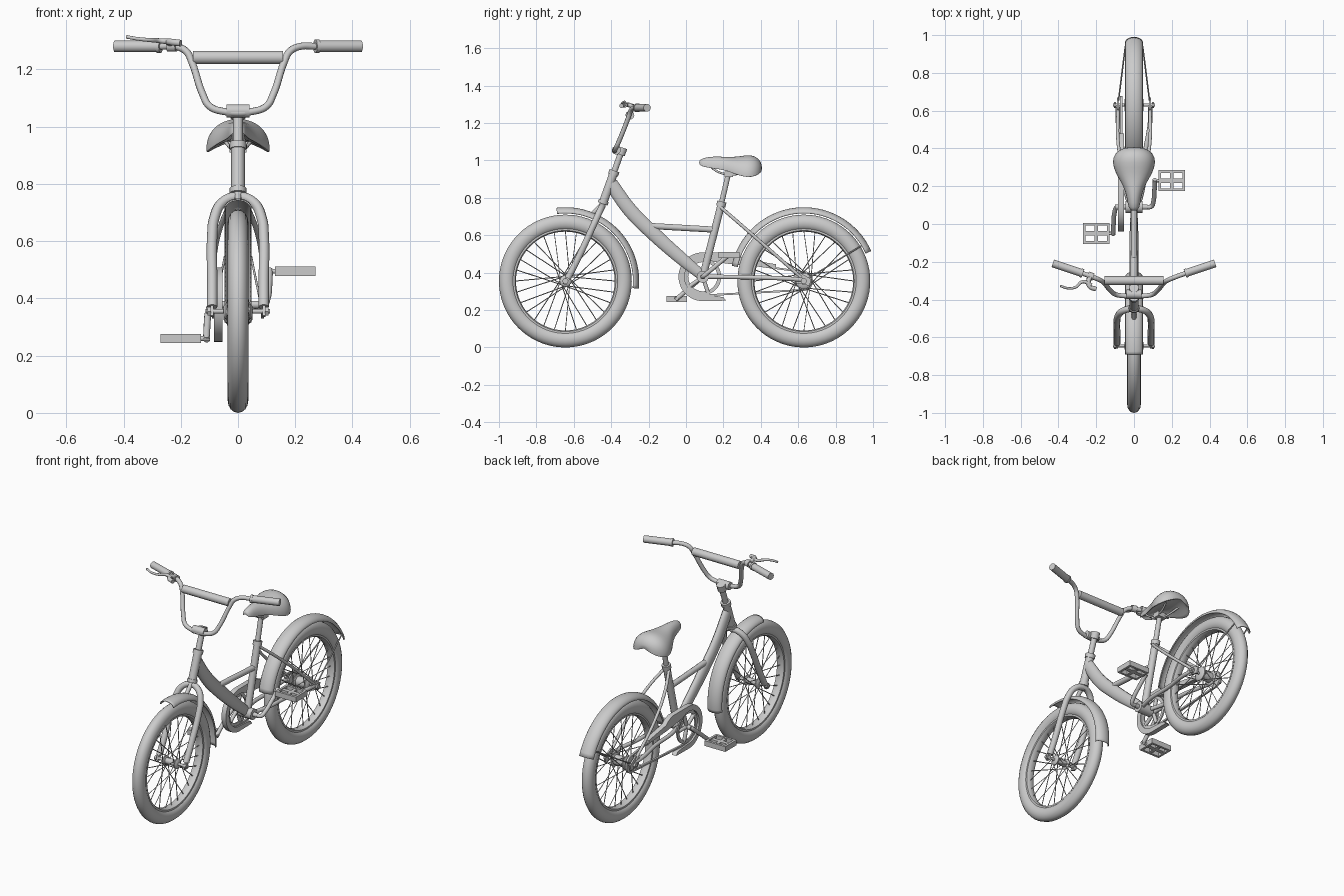
import bpy, bmesh
from math import sin, cos, pi, radians, tau
from mathutils import Vector

if "Cube" in bpy.data.objects:
    bpy.data.objects.remove(bpy.data.objects["Cube"])


def shade(o, angle=40):
    bpy.ops.object.select_all(action='DESELECT')
    o.select_set(True)
    bpy.context.view_layer.objects.active = o
    bpy.ops.object.shade_smooth_by_angle(angle=radians(angle))
    return o


def from_bmesh(name, bm, angle=40):
    bmesh.ops.recalc_face_normals(bm, faces=bm.faces)
    me = bpy.data.meshes.new(name)
    bm.to_mesh(me)
    bm.free()
    o = bpy.data.objects.new(name, me)
    bpy.context.collection.objects.link(o)
    return shade(o, angle)


def tubes(name, paths, r, smooth=False, radii=None, res=3, flat=1.0):
    """Round tubes along paths, turned into one mesh; flat squeezes them in x."""
    cu = bpy.data.curves.new(name, 'CURVE')
    cu.dimensions = '3D'
    cu.bevel_depth, cu.bevel_resolution, cu.use_fill_caps = r, res, True
    cu.resolution_u = 6
    for path in paths:
        s = cu.splines.new('BEZIER' if smooth else 'POLY')
        pts = s.bezier_points if smooth else s.points
        pts.add(len(path) - 1)
        for i, (p, co) in enumerate(zip(pts, path)):
            p.co = co if smooth else (*co, 1)
            p.radius = radii[i] if radii else 1
            if smooth:
                p.handle_left_type = p.handle_right_type = 'AUTO'
    o = bpy.data.objects.new(name, cu)
    bpy.context.collection.objects.link(o)
    o.scale.x = flat
    bpy.ops.object.select_all(action='DESELECT')
    o.select_set(True)
    bpy.context.view_layer.objects.active = o
    bpy.ops.object.convert(target='MESH')
    return shade(bpy.context.view_layer.objects.active)


def grid(name, rows, wrap_rows=False, wrap_cols=False, caps=False, angle=40):
    bm = bmesh.new()
    v = [[bm.verts.new(p) for p in row] for row in rows]
    n, m = len(v), len(v[0])
    for i in range(n if wrap_rows else n - 1):
        for j in range(m if wrap_cols else m - 1):
            k, l = (i + 1) % n, (j + 1) % m
            bm.faces.new((v[i][j], v[k][j], v[k][l], v[i][l]))
    if caps:
        bm.faces.new(v[0])
        bm.faces.new(v[-1])
    return from_bmesh(name, bm, angle)


def lathe(name, prof, cy, cz, n=64, a0=0, a1=360, closed=True):
    """Turn an (x, radius) profile around an axle parallel to x."""
    full = a1 - a0 == 360
    angs = [radians(a0 + (a1 - a0) * i / (n if full else n - 1)) for i in range(n)]
    return grid(name, [[(x, cy + r * cos(a), cz + r * sin(a)) for x, r in prof] for a in angs],
                full, closed)


def plate(name, pts, x0, x1):
    bm = bmesh.new()
    f = bm.faces.new([bm.verts.new((x0, y, z)) for y, z in pts])
    ext = bmesh.ops.extrude_face_region(bm, geom=[f])
    bmesh.ops.translate(bm, vec=(x1 - x0, 0, 0),
                        verts=[g for g in ext['geom'] if isinstance(g, bmesh.types.BMVert)])
    return from_bmesh(name, bm)


def boxes(name, items):
    bm = bmesh.new()
    for c, s in items:
        vs = bmesh.ops.create_cube(bm, size=1)['verts']
        bmesh.ops.scale(bm, vec=s, verts=vs)
        bmesh.ops.translate(bm, vec=c, verts=vs)
    return from_bmesh(name, bm)


def mirrored(path):
    return [path, [(-x, y, z) for x, y, z in path]]


FY, RY, WZ = -0.645, 0.63, 0.355   # axle positions
BY, BZ = 0.09, 0.378               # crank axle

# Wheels: tyre, rim, hub, axle, nuts, spokes
for side, cy, hub in (('front', FY, 0.018), ('rear', RY, 0.03)):
    lathe(side + '_tyre', [(0.036 * cos(t * tau / 16), 0.312 + 0.043 * sin(t * tau / 16))
                           for t in range(16)], cy, WZ, 72)
    lathe(side + '_rim', [(-0.024, 0.28), (-0.024, 0.27), (-0.012, 0.264), (0.012, 0.264),
                          (0.024, 0.27), (0.024, 0.28)], cy, WZ, 72)
    f = hub + 0.012
    lathe(side + '_hub', [(-0.05, 0.006), (-0.05, hub), (-0.042, f), (-0.036, f), (-0.032, hub),
                          (0.032, hub), (0.036, f), (0.042, f), (0.05, hub), (0.05, 0.006)], cy, WZ, 24)
    tubes(side + '_axle', [[(-0.112, cy, WZ), (0.112, cy, WZ)]], 0.008)
    tubes(side + '_axle_nuts', mirrored([(0.094, cy, WZ), (0.106, cy, WZ)]), 0.017, res=1)
    spokes = []
    for i in range(28):
        a = tau * i / 28
        b = a + (1.2 if i % 4 < 2 else -1.2)
        spokes.append([(0.039 * (-1) ** i, cy + (f - .004) * cos(b), WZ + (f - .004) * sin(b)),
                       (0, cy + 0.268 * cos(a), WZ + 0.268 * sin(a))])
    tubes(side + '_spokes', spokes, 0.0026, res=0)

# Mudguards
arch = [(0.045 * cos(pi * t / 10), 0.362 + 0.03 * sin(pi * t / 10)) for t in range(11)]
for name, cy, a0, a1 in (('front_mudguard', FY, -6, 97), ('rear_mudguard', RY, 24, 168)):
    g = lathe(name, arch, cy, WZ, 40, a0, a1, closed=False)
    m = g.modifiers.new('thickness', 'SOLIDIFY')
    m.thickness, m.offset = 0.005, 0
tubes('rear_mudguard_stays', mirrored([(0.085, RY, WZ), (0.046, RY + 0.31, WZ + 0.19)]), 0.004)
tubes('front_mudguard_bracket', [[(0, -0.45, 0.765), (0, -0.5, 0.715)]], 0.012)

# Fork: one arched tube, plus dropouts
leg = [(0.09, -0.632, 0.37), (0.09, -0.585, 0.46), (0.09, -0.51, 0.62), (0.083, -0.483, 0.68),
       (0.055, -0.458, 0.735), (0.0, -0.447, 0.755)]
tubes('fork', [leg + [(-x, y, z) for x, y, z in leg[-2::-1]]], 0.018, True)
drop = [(cy_, z_) for cy_, z_ in ((-0.66, 0.34), (-0.64, 0.335), (-0.61, 0.385), (-0.635, 0.395))]
for s in (-1, 1):
    plate('fork_dropout', drop, s * 0.085, s * 0.096)


def steer(z):
    return (0, -0.445 + 0.36 * (z - 0.77), z)


# Head tube, headset cups and stem
tubes('head_tube', [[steer(0.785), steer(0.925)]], 0.024)
tubes('headset_cups', [[steer(0.768), steer(0.786)], [steer(0.922), steer(0.945)]], 0.029)
tubes('stem', [[steer(0.74), steer(1.05)]], 0.017)
tubes('stem_top', [[steer(1.03), steer(1.068)]], 0.026)
tubes('bar_clamp', [[(-0.04, -0.372, 1.055), (0.04, -0.372, 1.055)]], 0.024)

# Handlebar, padded crossbar, grips
half = [(0.06, -0.38, 1.055), (0.1, -0.372, 1.072), (0.122, -0.355, 1.11), (0.163, -0.308, 1.23),
        (0.18, -0.297, 1.262), (0.215, -0.282, 1.28), (0.27, -0.262, 1.281), (0.42, -0.211, 1.281)]
tubes('handlebar', [[(-x, y, z) for x, y, z in half[::-1]] + half], 0.0125, True)
tubes('crossbar_pad', [[(-0.157, -0.3, 1.242), (0.157, -0.3, 1.242)]], 0.024)
tubes('grips', mirrored([(0.275, -0.26, 1.281), (0.43, -0.208, 1.281)]), 0.021)
tubes('grip_collars', mirrored([(0.27, -0.262, 1.281), (0.282, -0.258, 1.281)]), 0.024)

# Brake lever
tubes('brake_clamp', [[(-0.245, -0.271, 1.281), (-0.215, -0.281, 1.281)]], 0.02)
tubes('brake_body', [[(-0.225, -0.275, 1.285), (-0.24, -0.3, 1.295), (-0.235, -0.33, 1.296),
                      (-0.2, -0.345, 1.292)]], 0.012, True)
tubes('brake_lever', [[(-0.225, -0.325, 1.295), (-0.27, -0.305, 1.3), (-0.31, -0.335, 1.303),
                       (-0.35, -0.34, 1.307), (-0.39, -0.328, 1.314)]], 0.009, True, [1.3, 1, .8, .7, .7])

# Frame
tubes('down_tube', [[(0, -0.4, 0.875), (0, -0.3, 0.735), (0, -0.17, 0.605), (0, -0.03, 0.48),
                     (0, 0.085, 0.385)]], 0.038, True, [1.0, 1.05, 1.05, 0.95, 0.75], flat=0.62)
tubes('middle_tube', [[(0, -0.2, 0.65), (0, 0.15, 0.63)]], 0.017)
tubes('seat_tube', [[(0, BY, BZ), (0, 0.19, 0.77)]], 0.021)
tubes('seat_post', [[(0, 0.185, 0.75), (0, 0.228, 0.935)]], 0.015)
tubes('seat_collar', [[(0, 0.186, 0.755), (0, 0.192, 0.78)]], 0.026)
tubes('bottom_bracket', [[(-0.045, BY, BZ), (0.045, BY, BZ)]], 0.033)
tubes('seat_stays', mirrored([(0.015, 0.185, 0.75), (0.055, 0.28, 0.668), (0.083, 0.42, 0.546),
                              (0.085, 0.615, 0.375)]), 0.009, True)
tubes('chain_stays', mirrored([(0.025, 0.1, BZ), (0.052, 0.22, 0.377), (0.06, 0.38, 0.374),
                               (0.085, 0.54, 0.368), (0.085, 0.62, 0.362)]), 0.012, True)
for s in (-1, 1):
    plate('rear_dropout', [(0.575, 0.385), (0.585, 0.345), (0.66, 0.33), (0.67, 0.365), (0.61, 0.4)],
          s * 0.08, s * 0.09)

# Saddle: lofted cross sections (y, half width, top, bottom)
rows = []
for y, w, zt, zb in ((0.07, 0.012, 0.995, 0.978), (0.082, 0.03, 1.012, 0.965), (0.14, 0.038, 1.022, 0.952),
                     (0.2, 0.056, 1.02, 0.945), (0.25, 0.088, 1.018, 0.925), (0.3, 0.112, 1.025, 0.905),
                     (0.35, 0.117, 1.032, 0.898), (0.39, 0.088, 1.012, 0.918), (0.407, 0.04, 0.975, 0.94)):
    h = zt - zb
    top = [(w * cos(pi * t / 12), y, zb + h * sin(pi * t / 12) ** 0.75) for t in range(13)]
    under = [(w * u, y, zb + h * 0.45 * (1 - u * u)) for u in (-0.85, -0.4, 0, 0.4, 0.85)]
    rows.append(top + under)
seat = grid('saddle', rows, wrap_cols=True, caps=True, angle=60)
seat.modifiers.new('smooth', 'SUBSURF').levels = 1
boxes('saddle_clamp', [((0, 0.228, 0.925), (0.06, 0.045, 0.03))])
tubes('saddle_rails', mirrored([(0.015, 0.12, 0.975), (0.025, 0.18, 0.935), (0.025, 0.26, 0.925),
                                (0.05, 0.35, 0.955)]), 0.006, True)

# Chainring with five arms, sprocket and chain
CX = -0.068
lathe('chainring', [(CX - .004, 0.078), (CX + .004, 0.078), (CX + .004, 0.098), (CX - .004, 0.098)], BY, BZ, 48)
tubes('chainring_arms', [[(CX, BY, BZ), (CX, BY + 0.085 * cos(tau * i / 5), BZ + 0.085 * sin(tau * i / 5))]
                         for i in range(5)], 0.011)
tubes('rear_sprocket', [[(CX - .004, RY, WZ), (CX + .004, RY, WZ)]], 0.045, res=6)
loop = [(BY + 0.1 * cos(a), BZ + 0.1 * sin(a)) for a in [radians(90 + 9 * i) for i in range(21)]]
loop += [(RY + 0.048 * cos(a), WZ + 0.048 * sin(a)) for a in [radians(-90 + 15 * i) for i in range(13)]]
c0 = Vector((0.3, 0.37))
grid('chain', [[(CX + dx, y, z + dz) for dx, dz in ((-.006, -.005), (.006, -.005), (.006, .005), (-.006, .005))]
               for y, z in loop], wrap_rows=True, wrap_cols=True)

# Chain guard
def arc(r, a, b):
    return [(BY + r * cos(radians(a + (b - a) * i / 24)), BZ + r * sin(radians(a + (b - a) * i / 24)))
            for i in range(25)]


plate('chain_guard', arc(0.13, 270, 90) + [(0.25, 0.508), (0.285, 0.495), (0.31, 0.474), (0.48, 0.445),
      (0.48, 0.425), (0.3, 0.438), (0.19, 0.452)] + arc(0.098, 55, 265) + [(0.17, 0.274), (0.2, 0.268), (0.215, 0.25)],
      -0.084, -0.054)

# Cranks and pedals
tubes('crank_axle', [[(-0.1, BY, BZ), (0.07, BY, BZ)]], 0.014)
for name, s, py, pz in (('right', 1, 0.23, 0.495), ('left', -1, -0.05, 0.26)):
    d = Vector((0, py - BY, pz - BZ))
    c = Vector((0, BY, BZ))
    tubes(name + '_crank', [[c + Vector((s * x, 0, 0)) + d * t for x, t in
          ((0.06, 0), (0.092, 0.02), (0.102, 0.18), (0.108, 0.6), (0.11, 1.04))]], 0.012, True)
    tubes(name + '_pedal_axle', [[(s * 0.098, py, pz), (s * 0.262, py, pz)]], 0.009)
    boxes(name + '_pedal', [((s * 0.2, py + 0.048, pz), (0.14, 0.014, 0.032)),
                            ((s * 0.2, py - 0.048, pz), (0.14, 0.014, 0.032)),
                            ((s * 0.2, py, pz), (0.14, 0.024, 0.022)),
                            ((s * 0.137, py, pz), (0.014, 0.1, 0.032)),
                            ((s * 0.263, py, pz), (0.014, 0.1, 0.032)),
                            ((s * 0.2, py, pz), (0.02, 0.1, 0.022))])
